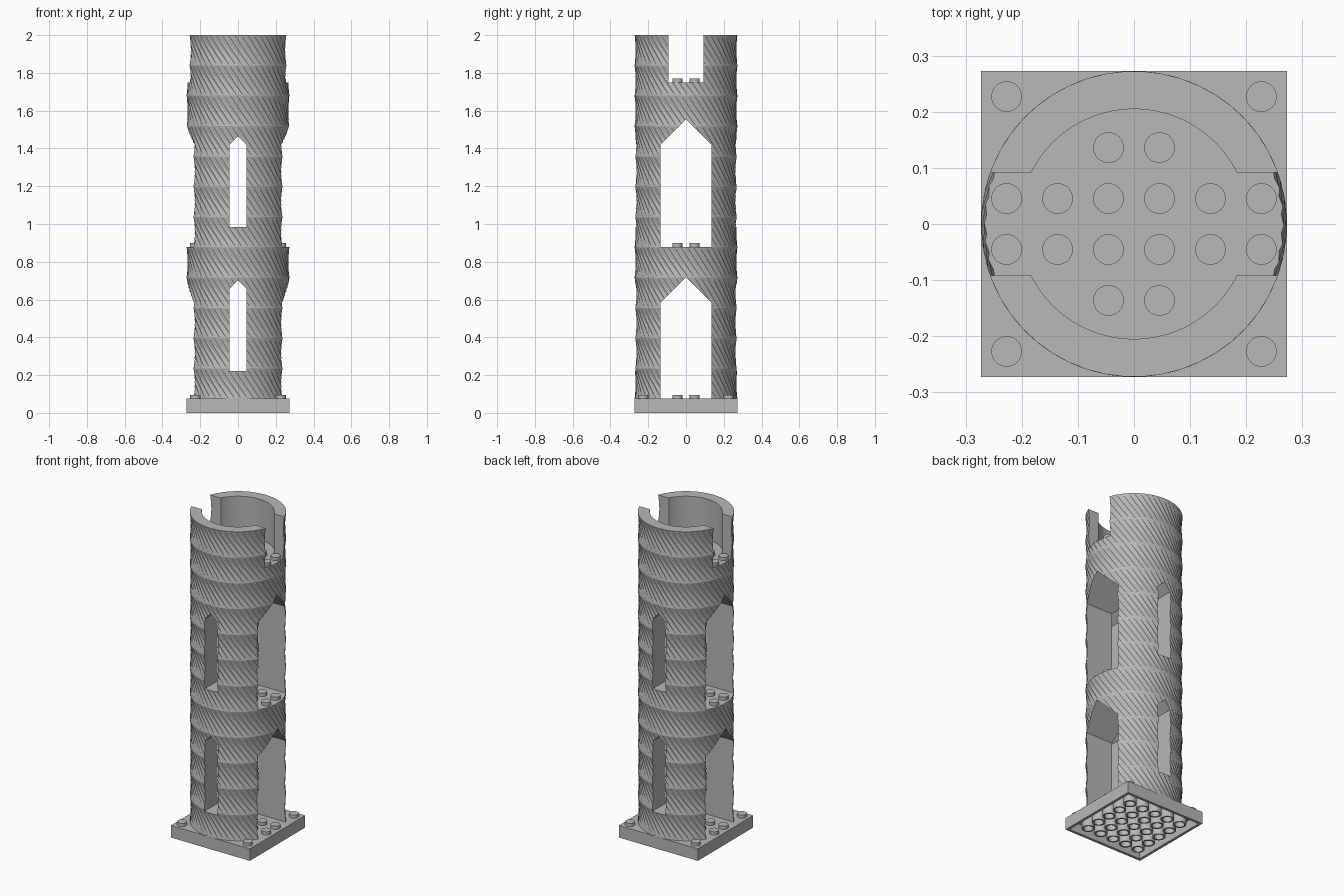
import bpy, bmesh
from math import sin, cos, pi, radians
from mathutils import Matrix, Vector

cube = bpy.data.objects.get("Cube")
if cube:
    bpy.data.objects.remove(cube, do_unlink=True)

PITCH = 0.0908           # stud spacing
HALF = 3 * PITCH         # half width of base, also tower radius
BASE_TOP, TOP = 0.075, 2.0
FLOOR_2, FLOOR_3 = 0.879, 1.75

grey = bpy.data.materials.new("stone grey")
grey.use_nodes = True
grey.diffuse_color = (0.48, 0.48, 0.48, 1)
grey.node_tree.nodes["Principled BSDF"].inputs["Base Color"].default_value = grey.diffuse_color


def make(name, bm):
    bmesh.ops.recalc_face_normals(bm, faces=bm.faces[:])
    mesh = bpy.data.meshes.new(name)
    bm.to_mesh(mesh)
    bm.free()
    mesh.materials.append(grey)
    obj = bpy.data.objects.new(name, mesh)
    bpy.context.scene.collection.objects.link(obj)
    return obj


def add_box(bm, lo, hi):
    lo, hi = Vector(lo), Vector(hi)
    size = Matrix.Diagonal((*(hi - lo), 1))
    bmesh.ops.create_cube(bm, size=1, matrix=Matrix.Translation((lo + hi) / 2) @ size)


def add_cylinder(bm, x, y, z0, z1, r, segments=32):
    bmesh.ops.create_cone(bm, cap_ends=True, segments=segments, radius1=r, radius2=r,
                          depth=z1 - z0, matrix=Matrix.Translation((x, y, (z0 + z1) / 2)))


def add_tube(bm, x, y, z0, z1, r_out, r_in, n=24):
    rings = []
    for r, z in ((r_out, z0), (r_out, z1), (r_in, z1), (r_in, z0)):
        rings.append([bm.verts.new((x + r * cos(2 * pi * i / n), y + r * sin(2 * pi * i / n), z))
                      for i in range(n)])
    for k in range(4):
        a, b = rings[k], rings[(k + 1) % 4]
        for i in range(n):
            j = (i + 1) % n
            bm.faces.new((a[i], a[j], b[j], b[i]))


def cut(obj, bm):
    """Subtract a closed shape from an object and discard the cutter."""
    cutter = make("cutter", bm)
    cutter.hide_render = True
    mod = obj.modifiers.new("cut", 'BOOLEAN')
    mod.operation, mod.solver, mod.object = 'DIFFERENCE', 'EXACT', cutter
    result = bpy.data.meshes.new_from_object(obj.evaluated_get(bpy.context.evaluated_depsgraph_get()))
    obj.modifiers.clear()
    obj.data = result
    bpy.data.objects.remove(cutter, do_unlink=True)
    obj.data.materials.clear()
    obj.data.materials.append(grey)


def gable_passage(half, z0, z1, along_x):
    """Passage with a pointed 45 degree roof running through the tower."""
    bm = bmesh.new()
    outline = [(-half, z0), (half, z0), (half, z1), (0, z1 + half), (-half, z1)]
    ends = []
    for d in (-0.4, 0.4):
        ends.append([bm.verts.new((d, s, z) if along_x else (s, d, z)) for s, z in outline])
    a, b = ends
    bm.faces.new(a)
    bm.faces.new(b)
    for i in range(len(a)):
        j = (i + 1) % len(a)
        bm.faces.new((a[i], a[j], b[j], b[i]))
    return bm


# Tower shaft: a full turn of twist in coarse layers, giving rope-like ridges
def twisted_shaft(sides=50, layers=12):
    bm = bmesh.new()
    rings = []
    for k in range(layers + 1):
        z = BASE_TOP + (TOP - BASE_TOP) * k / layers
        turn = -radians(360) * k / layers
        rings.append([bm.verts.new((HALF * cos(turn + 2 * pi * i / sides),
                                    HALF * sin(turn + 2 * pi * i / sides), z))
                      for i in range(sides)])
    for low, high in zip(rings, rings[1:]):
        for i in range(sides):
            j = (i + 1) % sides
            bm.faces.new((low[i], low[j], high[j]))
            bm.faces.new((low[i], high[j], high[i]))
    bm.faces.new(rings[0][::-1])
    bm.faces.new(rings[-1])
    return make("twisted_tower", bm)


tower = twisted_shaft()

# Doorways through the sides, narrow windows front to back
cut(tower, gable_passage(1.5 * PITCH, 0.03, 0.583, True))
cut(tower, gable_passage(1.5 * PITCH, FLOOR_2, 1.418, True))
cut(tower, gable_passage(0.045, 0.222, 0.657, False))
cut(tower, gable_passage(0.045, 0.985, 1.42, False))

# Open round room at the top with a slot out of each side
room = bmesh.new()
add_cylinder(room, 0, 0, FLOOR_3, TOP + 0.2, 0.205, 64)
cut(tower, room)
slot = bmesh.new()
add_box(slot, (-0.4, -PITCH - 0.001, FLOOR_3), (0.4, PITCH + 0.001, TOP + 0.2))
cut(tower, slot)

# Square base plate, hollow underneath
bm = bmesh.new()
add_box(bm, (-HALF, -HALF, 0), (HALF, HALF, BASE_TOP))
base = make("base_plate", bm)
hollow = bmesh.new()
inner = HALF - 0.0165
add_box(hollow, (-inner, -inner, -0.1), (inner, inner, BASE_TOP - 0.015))
cut(base, hollow)

# Tubes under the base, between the studs
bm = bmesh.new()
for i in range(-2, 3):
    for j in range(-2, 3):
        add_tube(bm, i * PITCH, j * PITCH, 0, BASE_TOP - 0.014, 0.037, 0.0273)
make("base_tubes", bm)


# Studs on each floor, placed on the half-pitch grid
def studs(name, floor, cells):
    bm = bmesh.new()
    for i, j in cells:
        add_cylinder(bm, i * PITCH, j * PITCH, floor - 0.005, floor + 0.02, 0.0273)
    make(name, bm)


columns = [i - 2.5 for i in range(6)]
middle = [(x, y) for x in columns for y in (-0.5, 0.5)]
corners = [(x, y) for x in (-2.5, 2.5) for y in (-2.5, 2.5)]
alcove = [(x, y) for x in (-0.5, 0.5) for y in (-1.5, 1.5)]
studs("base_studs", BASE_TOP, middle + corners)
studs("middle_floor_studs", FLOOR_2, middle)
studs("top_floor_studs", FLOOR_3, middle + alcove)
